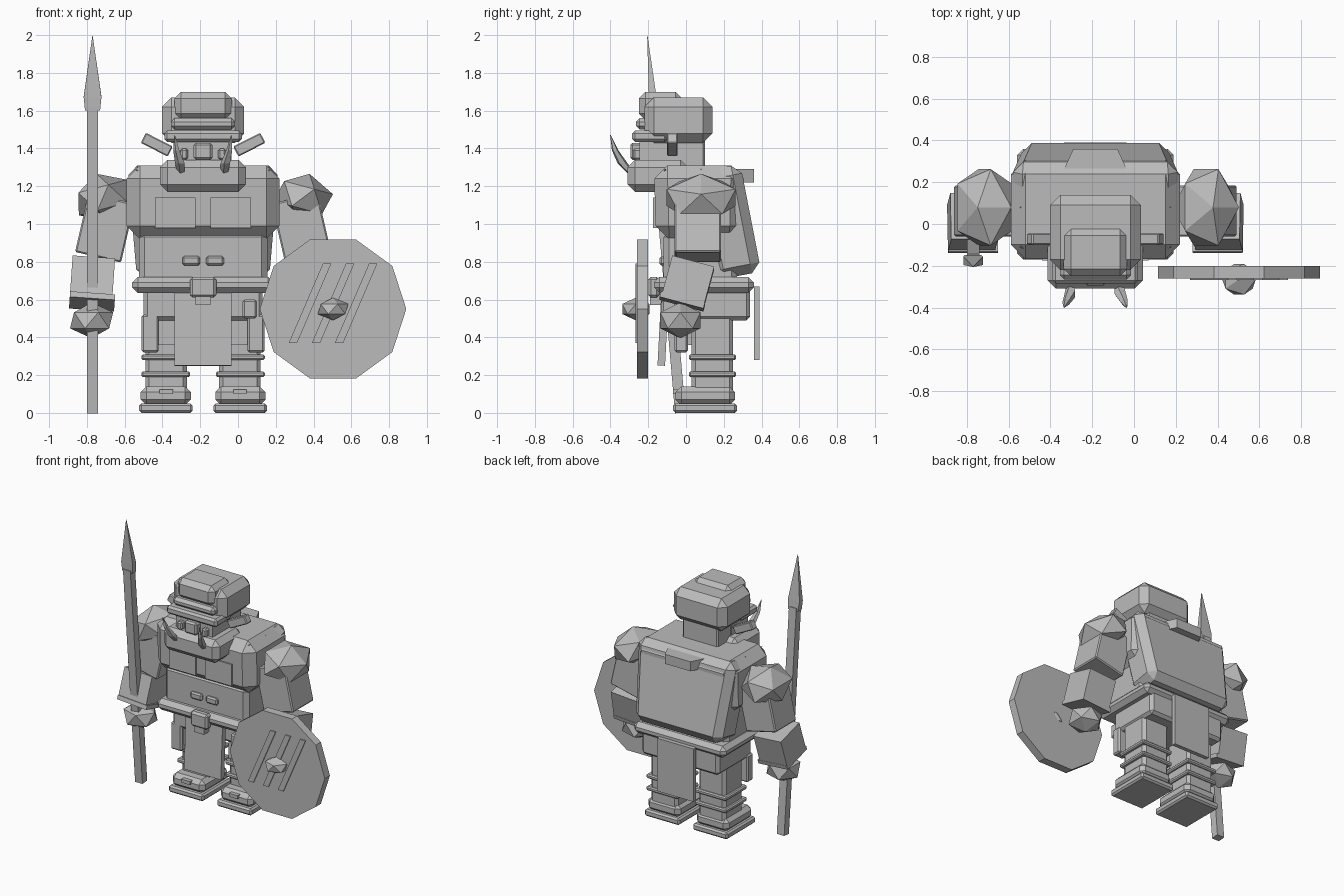
import bpy, bmesh, math
from mathutils import Matrix, Euler, Vector

cube = bpy.data.objects.get("Cube")
if cube:
    bpy.data.objects.remove(cube, do_unlink=True)

stone = bpy.data.materials.new("plain_grey")
stone.use_nodes = True
GREY = (0.5, 0.5, 0.5, 1)
stone.diffuse_color = GREY
stone.node_tree.nodes["Principled BSDF"].inputs["Base Color"].default_value = GREY

AXIS = -0.185  # body centre line; body parts are placed relative to it
SIDES = ((-1, "right"), (1, "left"))


def finish(name, bm, bevel=0):
    bmesh.ops.recalc_face_normals(bm, faces=bm.faces)
    mesh = bpy.data.meshes.new(name)
    bm.to_mesh(mesh)
    bm.free()
    mesh.materials.append(stone)
    ob = bpy.data.objects.new(name, mesh)
    bpy.context.collection.objects.link(ob)
    if bevel:
        mod = ob.modifiers.new("chamfer", 'BEVEL')
        mod.width = bevel
        mod.segments = 1
    return ob


def box(name, x, y, z, bevel=0, rot=(0, 0, 0), top=(1, 1)):
    """Box from three (low, high) ranges, with an optional taper at the top."""
    lo, hi = Vector((x[0], y[0], z[0])), Vector((x[1], y[1], z[1]))
    size, mid = hi - lo, (lo + hi) / 2 + Vector((AXIS, 0, 0))
    bm = bmesh.new()
    bmesh.ops.create_cube(bm, size=1)
    for v in bm.verts:
        k = top if v.co.z > 0 else (1, 1)
        v.co = Vector((v.co.x * size.x * k[0], v.co.y * size.y * k[1], v.co.z * size.z))
    ob = finish(name, bm, bevel)
    ob.location = mid
    ob.rotation_euler = [math.radians(a) for a in rot]
    return ob


def wide(name, half, y, z, *args, **kw):
    return box(name, (-half, half), y, z, *args, **kw)


def pair(name, x, y, z, bevel=0, rot=(0, 0, 0), top=(1, 1)):
    for s, side in SIDES:
        box(side + "_" + name, sorted((s * x[0], s * x[1])), y, z, bevel,
            (rot[0], rot[1] * s, rot[2] * s), top)


def ball(name, centre, radii, tilt=0):
    bm = bmesh.new()
    bmesh.ops.create_icosphere(bm, subdivisions=1, radius=1)
    bmesh.ops.scale(bm, vec=radii, verts=bm.verts)
    ob = finish(name, bm)
    ob.location = centre
    ob.rotation_euler.y = math.radians(tilt)


def spike(name, rings, sides=4):
    """Loft of horizontal rings (x, y, z, radius x, radius y)."""
    bm = bmesh.new()
    loops = []
    for x, y, z, rx, ry in rings:
        angles = [math.tau * (i + 0.5) / sides for i in range(sides)]
        loops.append([bm.verts.new((x + rx * math.cos(a), y + ry * math.sin(a), z)) for a in angles])
    for a, b in zip(loops, loops[1:]):
        for i in range(sides):
            j = (i + 1) % sides
            bm.faces.new((a[i], a[j], b[j], b[i]))
    bm.faces.new(loops[0])
    bm.faces.new(loops[-1])
    return finish(name, bm)


# Torso
wide("chest", 0.405, (-0.16, 0.30), (0.92, 1.31), 0.07, top=(1, 1.04))
wide("abdomen", 0.34, (-0.12, 0.27), (0.68, 0.96), 0.03)
pair("chest_plate", (0.04, 0.255), (-0.175, -0.14), (0.98, 1.14))
pair("abdomen_plate", (0.016, 0.11), (-0.14, -0.10), (0.78, 0.83), 0.01)
wide("back_armour", 0.35, (0.10, 0.345), (0.72, 1.30), 0.05, (11, 0, 0), (1.14, 1))
wide("back_collar", 0.17, (0.22, 0.36), (1.22, 1.29), rot=(90, 0, 0), top=(1, 1))\
    .scale = (1, 0.5, 2)
for v in bpy.data.objects["back_collar"].data.vertices:
    if v.co.z < 0:
        v.co.x *= 0.62

# Belt, hips and cloths
wide("belt", 0.375, (-0.17, 0.36), (0.635, 0.72), 0.03)
wide("hips", 0.315, (-0.06, 0.34), (0.49, 0.68), 0.02)
wide("front_cloth", 0.15, (-0.14, -0.10), (0.25, 0.67), rot=(-3, 0, 0))
wide("back_cloth", 0.15, (0.36, 0.39), (0.28, 0.67))
wide("buckle", 0.07, (-0.20, -0.14), (0.61, 0.72), 0.015)
wide("buckle_tongue", 0.04, (-0.19, -0.13), (0.57, 0.64))
box("belt_pouch", (0.21, 0.285), (-0.13, -0.05), (0.50, 0.60), 0.01)
pair("hip_plate", (0.235, 0.325), (-0.06, 0.01), (0.32, 0.52), 0.01)
pair("thigh_plate", (0.13, 0.235), (-0.03, 0.04), (0.36, 0.51))

# Legs and boots
pair("leg", (0.085, 0.305), (0.03, 0.25), (0.10, 0.52), 0.02)
for i, z in enumerate((0.19, 0.28)):
    pair("shin_band_%d" % (i + 1), (0.068, 0.327), (0.015, 0.265), (z, z + 0.03), 0.008)
pair("boot", (0.065, 0.33), (-0.055, 0.26), (0.04, 0.14), 0.03)
pair("sole", (0.055, 0.338), (-0.068, 0.27), (0, 0.05), 0.012)
pair("boot_buckle", (0.16, 0.23), (-0.07, -0.02), (0.10, 0.125))

# Arms
for s, side in SIDES:
    ball(side + "_shoulder", (AXIS + s * 0.53, 0.08, 1.14), (0.165, 0.215, 0.13), s * 15)
    ball(side + "_hand", (AXIS + s * 0.59, -0.03, 0.49), (0.128, 0.125, 0.095))
pair("upper_arm", (0.395, 0.645), (-0.06, 0.185), (0.82, 1.14), 0.008, (0, -13, 0))
pair("forearm", (0.475, 0.70), (-0.105, 0.125), (0.58, 0.80), 0, (-15, -4, 0))
pair("cuff", (0.468, 0.707), (-0.14, 0.10), (0.575, 0.605), 0, (-15, -4, 0))

# Head
wide("neck", 0.145, (-0.17, 0.10), (1.20, 1.46), 0.01)
wide("skull", 0.218, (-0.22, 0.14), (1.43, 1.67), 0.05)
wide("crest", 0.152, (-0.25, -0.02), (1.55, 1.70), 0.035)
wide("upper_brow", 0.17, (-0.265, -0.12), (1.50, 1.56), 0.02)
wide("lower_brow", 0.205, (-0.285, -0.10), (1.435, 1.495), 0.015)
wide("face", 0.15, (-0.245, -0.05), (1.30, 1.46))
wide("nose", 0.05, (-0.295, -0.22), (1.34, 1.43), 0.012)
wide("jaw", 0.228, (-0.31, 0.01), (1.17, 1.34), 0.04)
pair("cheek", (0.08, 0.12), (-0.28, -0.22), (1.34, 1.40), 0.01)
pair("ear", (0.165, 0.325), (-0.10, -0.045), (1.39, 1.45), 0.006, (0, -27, 0))

# Tusks and collar spikes
for s, side in SIDES:
    spike(side + "_tusk", [(AXIS + s * x, y, z, r, r) for x, y, z, r in (
        (0.115, -0.29, 1.27, 0.022), (0.12, -0.335, 1.32, 0.028),
        (0.14, -0.375, 1.39, 0.018), (0.15, -0.40, 1.47, 0.002))], 5)
    for y in (-0.11, 0.08):
        spike(side + "_collar_spike", [(AXIS + s * x, y, z, r, r) for x, z, r in (
            (0.27, 1.25, 0.025), (0.31, 1.265, 0.018), (0.36, 1.29, 0.002))], 5)

# Spear, leaning slightly forward
lean = Matrix.Translation((-0.77, -0.03, 0)) @ Matrix.Rotation(math.radians(5), 4, 'X')
Q = math.sqrt(2)
for name, rings in (
        ("spear_shaft", ((0, 0.03, 0.028), (1.63, 0.03, 0.028))),
        ("spear_blade", ((1.61, 0.04, 0.022), (1.68, 0.047, 0.02), (2.004, 0.001, 0.001)))):
    ob = spike(name, [(0, 0, z, rx * Q, ry * Q) for z, rx, ry in rings])
    ob.matrix_world = lean

# Shield with ten sides, slanted strips and a boss
SX, SZ = 0.503, 0.55
bm = bmesh.new()
bmesh.ops.create_cone(bm, cap_ends=True, segments=10, radius1=0.388, radius2=0.388, depth=0.06)
bmesh.ops.rotate(bm, verts=bm.verts, matrix=Matrix.Rotation(math.radians(18), 3, 'Z'))
# Keep a corner pointing sideways whatever the start angle
if max(v.co.x for v in bm.verts) < 0.38:
    bmesh.ops.rotate(bm, verts=bm.verts, matrix=Matrix.Rotation(math.radians(18), 3, 'Z'))
shield = finish("shield", bm)
shield.location = (SX, -0.23, SZ)
shield.rotation_euler.x = math.radians(90)
for i in (-1, 0, 1):
    x = SX + i * 0.122 - AXIS
    strip = box("shield_strip", (x - 0.022, x + 0.022), (-0.268, -0.259), (0.37, 0.79))
    for v in strip.data.vertices:
        v.co.x += v.co.z * 0.43
ball("shield_boss", (SX, -0.265, SZ), (0.09, 0.085, 0.06))
